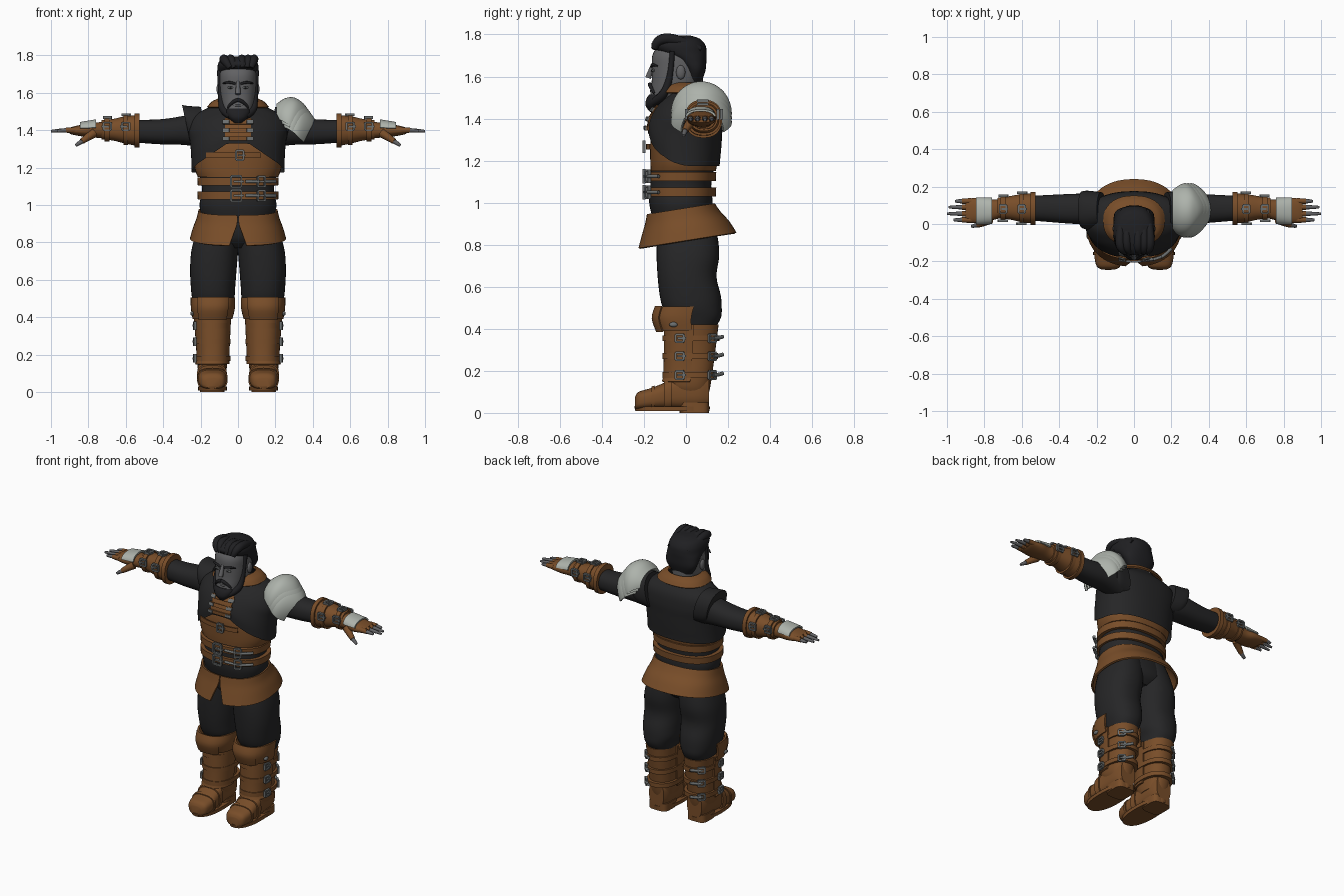
import bpy, bmesh, math
from mathutils import Vector, Matrix
from mathutils.bvhtree import BVHTree

cube = bpy.data.objects.get("Cube")
if cube:
    bpy.data.objects.remove(cube, do_unlink=True)
made = []


def material(name, *rgb):
    m = bpy.data.materials.new(name)
    m.use_nodes = True
    m.diffuse_color = (*rgb, 1)
    m.node_tree.nodes["Principled BSDF"].inputs["Base Color"].default_value = (*rgb, 1)
    return m


leather = material("brown leather", .19, .075, .022)
cloth = material("black cloth", .019, .019, .02)
hair_col = material("dark hair", .014, .014, .016)
skin = material("grey skin", .12, .12, .125)
steel = material("light steel", .42, .45, .41)
iron = material("dull iron", .15, .16, .16)


def finish(name, bm, mat, mirror=False, thick=0):
    bmesh.ops.recalc_face_normals(bm, faces=bm.faces)
    if thick:
        bmesh.ops.solidify(bm, geom=bm.faces[:], thickness=thick)
        bmesh.ops.recalc_face_normals(bm, faces=bm.faces)
    mesh = bpy.data.meshes.new(name)
    bm.to_mesh(mesh)
    bm.free()
    mesh.materials.clear()
    mesh.materials.append(mat)
    ob = bpy.data.objects.new(name, mesh)
    bpy.context.collection.objects.link(ob)
    if mirror:
        ob.modifiers.new("mirror", 'MIRROR')
    made.append(ob)
    return ob


def smooth_rows(rows, steps):
    out = []
    for i in range(len(rows) - 1):
        p = [rows[max(0, min(len(rows) - 1, i + k))] for k in (-1, 0, 1, 2)]
        for s in range(steps):
            t = s / steps
            out.append([b + .5 * t * (c - a + t * (2 * a - 5 * b + 4 * c - d + t * (3 * (b - c) + d - a)))
                        for a, b, c, d in zip(*p)])
    return out + [list(rows[-1])]


def loft(name, rows, mat, axis='z', mirror=False, arc=None, thick=0,
         warp=None, power=2.3, steps=4, n=36, caps=True):
    """Rounded sections (position, min, max, min, max) or (position, half width, min, max)."""
    rows = [(r[0], -r[1], *r[1:]) if len(r) == 4 else r for r in rows]
    rows = smooth_rows(rows, steps)
    bm, rings = bmesh.new(), []
    for i, (t, a0, a1, b0, b1, *pad) in enumerate(rows):
        lo, hi = arc or (0, 360)
        if pad:
            lo, hi = lo + pad[0], hi - pad[0]
        ring = []
        for k in range(n + bool(arc)):
            ang = math.radians(lo + (hi - lo) * k / n)
            c, s = math.cos(ang), math.sin(ang)
            a = (a0 + a1) / 2 + (a1 - a0) / 2 * math.copysign(abs(c) ** (2 / power), c)
            b = (b0 + b1) / 2 + (b1 - b0) / 2 * math.copysign(abs(s) ** (2 / power), s)
            co = Vector({'z': (a, b, t), 'x': (t, a, b), 'y': (a, t, b)}[axis])
            if warp:
                warp(co, i / (len(rows) - 1))
            ring.append(bm.verts.new(co))
        rings.append(ring)
    for r, q in zip(rings, rings[1:]):
        for k in range(n):
            j = (k + 1) % len(r)
            bm.faces.new((r[k], r[j], q[j], q[k]))
    if caps and not arc:
        bm.faces.new(rings[0])
        bm.faces.new(rings[-1])
    return finish(name, bm, mat, mirror, thick)


def tube(name, points, radii, mat, mirror=False):
    cu = bpy.data.curves.new(name, 'CURVE')
    cu.dimensions, cu.bevel_depth, cu.bevel_resolution, cu.use_fill_caps = '3D', 1, 3, True
    sp = cu.splines.new('NURBS')
    sp.points.add(len(points) - 1)
    for p, co, r in zip(sp.points, points, radii):
        p.co, p.radius = (*co, 1), r
    sp.order_u, sp.use_endpoint_u, sp.resolution_u = 3, True, 5
    tmp = bpy.data.objects.new("tmp", cu)
    bpy.context.collection.objects.link(tmp)
    mesh = bpy.data.meshes.new_from_object(tmp.evaluated_get(bpy.context.evaluated_depsgraph_get()))
    bm = bmesh.new()
    bm.from_mesh(mesh)
    bpy.data.objects.remove(tmp)
    bpy.data.meshes.remove(mesh)
    return finish(name, bm, mat, mirror)


def ball(name, loc, size, mat, mirror=False):
    bm = bmesh.new()
    bmesh.ops.create_uvsphere(bm, u_segments=16, v_segments=10, radius=1,
                              matrix=Matrix.Translation(loc) @ Matrix.Diagonal((*size, 1)))
    return finish(name, bm, mat, mirror)


def patch(name, base, x0, x1, z0, z1, mat, lift=.008, n=12):
    """Thin plate laid on the front of another part."""
    tree = BVHTree.FromPolygons([v.co for v in base.data.vertices],
                                [p.vertices[:] for p in base.data.polygons])
    bm, grid = bmesh.new(), []
    for i in range(n + 1):
        for k in range(3):
            x, z = x0 + (x1 - x0) * i / n, z0 + (z1 - z0) * k / 2
            hit = tree.ray_cast(Vector((x, -1, z)), Vector((0, 1, 0)))[0]
            grid.append(bm.verts.new((x, (hit.y if hit else -.15) - lift, z)))
    for i in range(n):
        for k in range(2):
            bm.faces.new([grid[i * 3 + k + d] for d in (0, 3, 4, 1)])
    return finish(name, bm, mat, thick=.008)


def buckle(name, loc, normal, w=.04, h=.05, mirror=False):
    bm = bmesh.new()
    frame = Matrix.Translation(loc) @ Vector(normal).to_track_quat('Z', 'Y').to_matrix().to_4x4()
    bar = .01
    for x, y, sx, sy in ((-w / 2, 0, bar, h), (w / 2, 0, bar, h), (0, h / 2, w, bar),
                         (0, -h / 2, w, bar), (w / 4, 0, w, bar)):
        bmesh.ops.create_cube(bm, size=1, matrix=frame @ Matrix.Translation((x, y, 0))
                              @ Matrix.Diagonal((sx, sy, .014, 1)))
    return finish(name, bm, iron, mirror)


# Torso: shirt, leather bodice, black vest with a raised front hem
loft("shirt_waist", [(.93, .19, -.16, .12), (1, .206, -.175, .127), (1.08, .192, -.17, .12),
                     (1.17, .207, -.165, .135)], cloth)
bodice = loft("bodice", [(1.15, .215, -.168, .142), (1.2, .232, -.17, .15),
                         (1.3, .235, -.168, .155), (1.38, .2, -.145, .14)], leather)


def hem(p, u):
    front = min(1, max(0, -p.y / .1))
    low = 1.175 + front * (.025 + .13 * min(1, max(0, 1.3 - abs(p.x) / .19)))
    p.z = low + u * (1.555 - low) if u < 1 else 1.555


vest = loft("vest", [(1.2, .248, -.18, .16), (1.28, .25, -.18, .167), (1.37, .255, -.165, .172),
                     (1.46, .265, -.135, .175), (1.53, .235, -.09, .16), (1.55, .1, -.05, .1)],
            cloth, warp=hem, caps=False, steps=5, n=60)


def lean(p, u):
    p.x += (p.z - 1.53) * .22


loft("armhole", [(.2, -.02, .17, 1.31, 1.525), (.27, -.03, .178, 1.32, 1.53),
                 (.298, -.02, .175, 1.335, 1.535)], cloth, axis='x', mirror=True, warp=lean)
loft("collar", [(1.525, .165, -.12, .152), (1.553, .14, -.105, .13), (1.572, .1, -.085, .1)],
     leather, thick=.01, caps=False)

# Chest placket, clasps and straps
patch("placket", vest, -.07, .07, 1.345, 1.465, leather)
for z in (1.355, 1.4, 1.445):
    patch("clasp_strap", vest, -.08, .08, z - .011, z + .011, leather, .016)
    for s in (-1, 1):
        patch("clasp_tip", vest, s * .065 - .018, s * .065 + .018, z - .009, z + .009, iron, .022, 4)
patch("chest_strap", bodice, -.17, .12, 1.252, 1.28, leather, .02)
buckle("chest_buckle", (.01, -.2, 1.266), (0, -1, 0))

# Waist belts
for z in (1.05, 1.125):
    loft("belt", [(z - .021, .215, -.19, .142), (z + .021, .217, -.19, .144)], leather, steps=1, n=48)
    buckle("belt_buckle", (-.01, -.2, z), (0, -1, 0), .055, .06)
    buckle("belt_side_buckle", (.125, -.182, z), (.35, -1, 0), .04, .055)
    tube("belt_tip", [(.04, -.194, z), (.08, -.193, z), (.115, -.187, z)], [.008] * 3, iron)
    tube("belt_end", [(.14, -.18, z), (.17, -.165, z), (.2, -.13, z)], [.009] * 3, iron)


# Skirt with a front slit, tilted up toward the back
def tilt(p, u):
    p.z += .16 * p.y


loft("skirt", [(.975, -.212, .212, -.186, .137, .4), (.93, -.222, .222, -.195, .165, .8),
               (.88, -.24, .24, -.21, .205, 4), (.82, -.257, .257, -.228, .24, 8)],
     leather, arc=(-90, 270), thick=.012, warp=tilt, n=60)

# Trousers
loft("seat", [(.77, .1, -.08, .1), (.83, .19, -.13, .145), (.95, .19, -.14, .12)], cloth)
loft("trouser_leg", [(.95, 0, .19, -.14, .12), (.85, -.005, .225, -.138, .148), (.75, 0, .25, -.14, .158),
                     (.65, .008, .256, -.135, .145), (.56, .015, .252, -.125, .165),
                     (.5, .02, .245, -.11, .17), (.45, .04, .23, -.08, .165),
                     (.39, .05, .21, -.05, .13)], cloth, mirror=True)

# Boots
loft("boot_shaft", [(.1, .065, .205, -.07, .11), (.15, .058, .218, -.098, .12), (.3, .05, .218, -.095, .14),
                    (.42, .045, .23, -.09, .155)], leather, mirror=True)
loft("shin_guard", [(.15, .045, .23, -.115, .125), (.2, .046, .222, -.107, .13),
                    (.42, .036, .238, -.105, .15)], leather, mirror=True, arc=(-185, 5), thick=.01)
loft("knee_guard", [(.39, .03, .243, -.135, .14), (.45, .016, .252, -.155, .15),
                    (.505, .015, .253, -.14, .16)], leather, mirror=True, arc=(-188, 8), thick=.012)
loft("knee_panel", [(.385, .026, .247, -.142, .14), (.45, .012, .256, -.163, .15),
                    (.508, .01, .256, -.148, .16)], leather, mirror=True, arc=(-130, -50), thick=.008)
loft("foot", [(-.243, .1, .175, .02, .075), (-.225, .073, .2, .016, .1), (-.17, .062, .212, .018, .117),
              (-.1, .065, .212, .02, .145), (-.04, .07, .208, .02, .18), (.06, .07, .205, .02, .2),
              (.11, .085, .19, .03, .18)], leather, axis='y', mirror=True, power=2.8)
loft("toe_cap_seam", [(-.165, .056, .218, .012, .124), (-.15, .056, .218, .012, .13)],
     leather, axis='y', mirror=True, steps=1, power=2.8)
loft("instep_strap", [(-.105, .058, .22, .012, .15), (-.07, .062, .218, .012, .172)],
     leather, axis='y', mirror=True, steps=1, power=2.8)
loft("sole", [(.008, .06, .214, -.24, .112), (.03, .06, .214, -.247, .114)],
     leather, mirror=True, steps=1)
loft("heel", [(0, .072, .204, -.03, .11), (.05, .072, .204, -.03, .11)],
     leather, mirror=True, steps=1, power=4)
for z in (.18, .27, .355):
    loft("boot_strap", [(z - .014, .04, .23, -.112, .135 + z / 15), (z + .014, .04, .23, -.112, .135 + z / 15)],
         leather, mirror=True, steps=1)
    buckle("boot_buckle", (.232, -.03, z), (1, -.1, 0), .04, .036, True)
    buckle("boot_back_buckle", (.2, .125, z), (.7, .7, 0), .04, .036, True)
    tube("boot_strap_tip", [(.2, .13, z), (.17, .155, z), (.15, .175, z + .008)], [.009] * 3, iron, True)
ball("knee_rivet", (.245, -.06, .42), (.01, .02, .012), iron, True)

# Sleeves, bracers and hands
loft("sleeve", [(.2, .0, .16, 1.31, 1.5), (.3, 0, .162, 1.322, 1.475), (.42, .008, .157, 1.325, 1.458),
                (.56, .02, .15, 1.335, 1.455)], cloth, axis='x', mirror=True)
loft("bracer", [(.535, .002, .165, 1.315, 1.48), (.6, .01, .16, 1.328, 1.475), (.67, .025, .148, 1.345, 1.46),
                (.73, .03, .14, 1.35, 1.455)], leather, axis='x', mirror=True)
for x, y0, y1, z0, z1 in ((.54, -.006, .172, 1.308, 1.49), (.6, .002, .168, 1.32, 1.483),
                          (.7, .018, .152, 1.34, 1.468)):
    loft("bracer_strap", [(x - .013, y0, y1, z0, z1), (x + .013, y0, y1, z0, z1)],
         leather, axis='x', mirror=True, steps=1)
    if x > .55:
        for y, s in ((y0, -1), (y1, 1)):
            buckle("bracer_buckle", (x, y, 1.42), (0, s, 0), .04, .04, True)
        buckle("bracer_top_buckle", (x, .08, z1), (0, 0, 1), .036, .045, True)
loft("glove", [(.7, .035, .135, 1.355, 1.45), (.76, .02, .13, 1.36, 1.44), (.82, .005, .14, 1.365, 1.432),
               (.88, .008, .136, 1.375, 1.42), (.9, .015, .13, 1.382, 1.413)], leather, axis='x', mirror=True)
loft("hand_plate", [(.76, -.002, .142, 1.345, 1.458), (.845, -.004, .144, 1.36, 1.444)],
     steel, axis='x', mirror=True, arc=(10, 170), thick=.01)
for y, tip in ((.022, .965), (.055, 1), (.09, .99), (.122, .955)):
    tube("finger_glove", [(.87, y, 1.4), (.89, y, 1.4), (.92, y, 1.4)], [.016, .016, .014], leather, True)
    tube("finger", [(.89, y, 1.4), (.94, y, 1.4), (tip, y, 1.395)], [.013, .012, .007], skin, True)
tube("thumb_glove", [(.77, .025, 1.385), (.8, .008, 1.365), (.835, -.005, 1.34)], [.025, .02, .015], leather, True)
tube("thumb", [(.82, 0, 1.35), (.85, -.01, 1.33), (.868, -.012, 1.318)], [.013, .012, .008], skin, True)

# Layered shoulder plate on the left
for i in range(3):
    def plate(p, u, i=i):
        p.x += .016 * i - u * .5 * max(0, 1.55 - p.z)
        p.z -= .022 * i
    loft("shoulder_plate", [(.205, -.03, .18, 1.38, 1.54), (.25, -.06, .205, 1.32, 1.57),
                            (.3, -.072, .218, 1.27, 1.575), (.35, -.06, .21, 1.25, 1.545),
                            (.405, -.025, .18, 1.25, 1.5)],
         steel, axis='x', arc=(2, 178), thick=.012, warp=plate, power=2)

# Head and face
loft("neck", [(1.42, .08, -.07, .085), (1.52, .075, -.065, .08), (1.6, .075, -.05, .08)], skin)
loft("head", [(1.46, .035, -.165, -.08), (1.49, .066, -.172, -.03), (1.53, .086, -.168, .04),
              (1.58, .096, -.163, .072), (1.64, .1, -.162, .083), (1.7, .1, -.16, .083),
              (1.75, .085, -.13, .07), (1.78, .05, -.09, .03)], skin)
tube("nose", [(0, -.155, 1.66), (0, -.168, 1.63), (0, -.18, 1.593)], [.009, .012, .015], skin)
tube("lips", [(-.025, -.16, 1.532), (0, -.172, 1.53), (.025, -.16, 1.532)], [.004, .008, .004], skin)
ball("ear", (.102, -.025, 1.62), (.013, .022, .034), skin, True)
ball("eye", (.04, -.155, 1.628), (.017, .008, .007), iron, True)
ball("iris", (.04, -.161, 1.628), (.006, .005, .006), hair_col, True)
tube("eyebrow", [(.014, -.163, 1.647), (.045, -.166, 1.662), (.08, -.137, 1.65)], [.006, .009, .004], hair_col, True)

# Hair and beard
loft("hair", [(1.575, .07, 0, .075), (1.63, .104, -.005, .093), (1.68, .109, -.055, .097), (1.715, .11, -.13, .098),
              (1.75, .108, -.165, .092), (1.78, .09, -.14, .065), (1.795, .045, -.1, .02)], hair_col)
for x in (-.075, -.04, .02, .055, .085):
    tube("hair_lock", [(x * .7 + .01, -.15, 1.735), (x, -.14, 1.782), (x, -.03, 1.778), (x * .8, .07, 1.73)],
         [.016, .026, .024, .015], hair_col)
loft("beard", [(1.438, .02, -.178, -.13), (1.465, .05, -.193, -.1), (1.495, .066, -.188, -.08),
               (1.515, .058, -.174, -.1)], hair_col)
tube("sideburn", [(.04, -.155, 1.478), (.082, -.115, 1.5), (.088, -.085, 1.56), (.094, -.07, 1.64),
                  (.1, -.065, 1.72)], [.02, .022, .018, .013, .013], hair_col, True)
tube("moustache", [(0, -.172, 1.562), (.03, -.17, 1.556), (.055, -.15, 1.52)], [.01, .011, .006], hair_col, True)

# Smooth shading with crisp edges
bpy.ops.object.select_all(action='DESELECT')
for ob in made:
    ob.select_set(True)
bpy.context.view_layer.objects.active = made[0]
bpy.ops.object.shade_smooth_by_angle(angle=math.radians(38))
